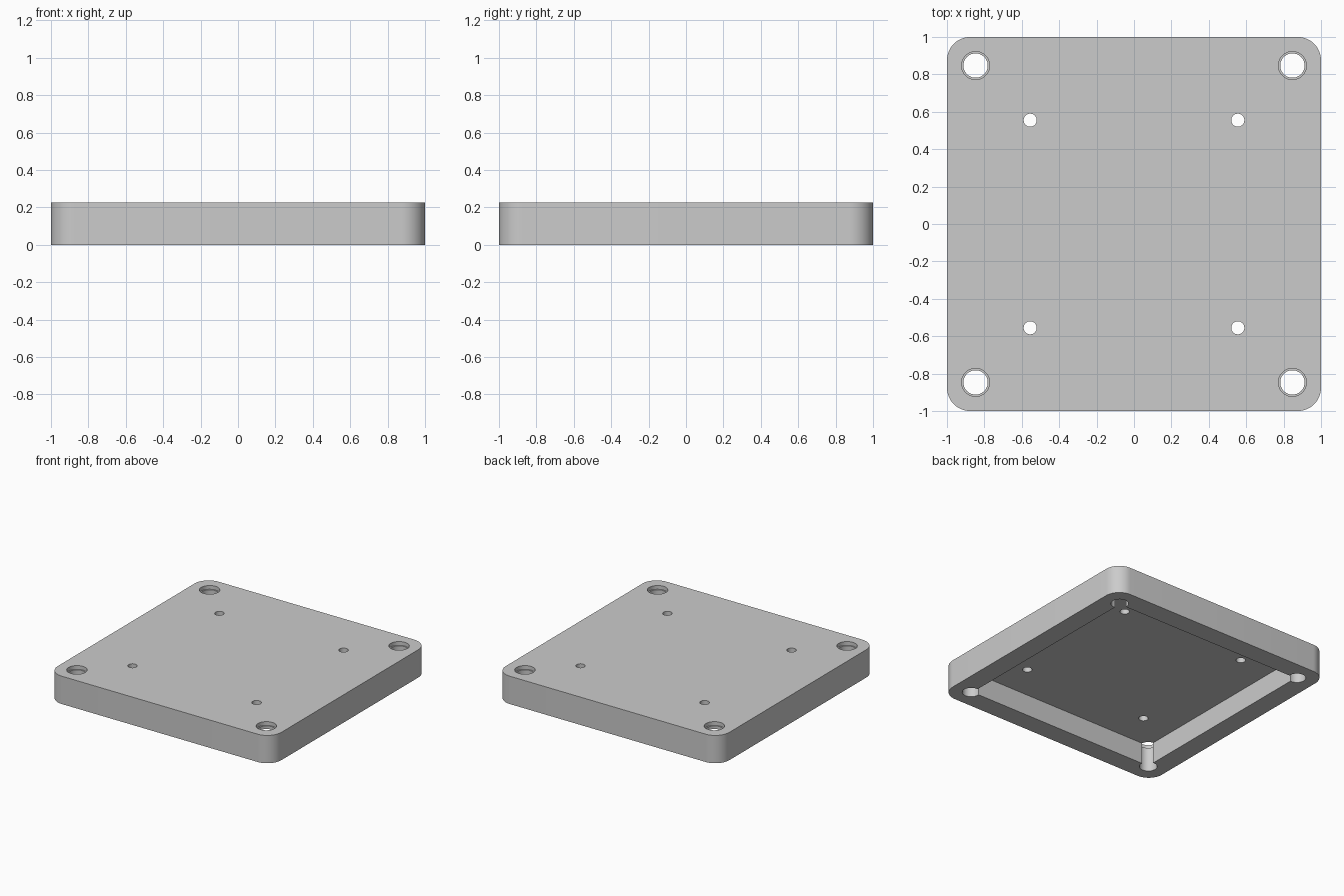
import bpy, bmesh
from math import sin, cos, pi

cube = bpy.data.objects.get("Cube")
if cube:
    bpy.data.objects.remove(cube, do_unlink=True)

HEIGHT = 0.225
CEILING = 0.17      # top of the underside pocket
POCKET = 0.84       # half width of the pocket
CORNER = 0.847      # corner hole position
INNER = 0.555       # small hole position

grey = bpy.data.materials.new("light grey")
grey.use_nodes = True
grey.diffuse_color = (0.6, 0.6, 0.6, 1)
grey.node_tree.nodes["Principled BSDF"].inputs["Base Color"].default_value = (0.6, 0.6, 0.6, 1)


def prism(name, outline, z0, z1):
    """Extrude a closed outline between two heights."""
    bm = bmesh.new()
    base = bm.faces.new([bm.verts.new((x, y, z0)) for x, y in outline])
    top = bmesh.ops.extrude_face_region(bm, geom=[base])["geom"]
    bmesh.ops.translate(bm, vec=(0, 0, z1 - z0),
                        verts=[v for v in top if isinstance(v, bmesh.types.BMVert)])
    bmesh.ops.recalc_face_normals(bm, faces=bm.faces)
    mesh = bpy.data.meshes.new(name)
    bm.to_mesh(mesh)
    bm.free()
    mesh.materials.append(grey)
    obj = bpy.data.objects.new(name, mesh)
    bpy.context.collection.objects.link(obj)
    return obj


def rounded_square(half, radius, steps=12):
    points = []
    for q, (sx, sy) in enumerate([(1, 1), (-1, 1), (-1, -1), (1, -1)]):
        for i in range(steps + 1):
            a = (q + i / steps) * pi / 2
            points.append((sx * (half - radius) + radius * cos(a),
                           sy * (half - radius) + radius * sin(a)))
    return points


def circle(x, y, r, sides=48):
    return [(x + r * cos(2 * pi * i / sides), y + r * sin(2 * pi * i / sides))
            for i in range(sides)]


def cut(target, cutter):
    cutter.hide_render = True
    mod = target.modifiers.new("cut", 'BOOLEAN')
    mod.operation = 'DIFFERENCE'
    mod.solver = 'EXACT'
    mod.object = cutter
    bpy.ops.object.modifier_apply(modifier=mod.name)
    bpy.data.objects.remove(cutter, do_unlink=True)


# Rounded plate
plate = prism("base_plate", rounded_square(1, 0.125), 0, HEIGHT)
bpy.context.view_layer.objects.active = plate
plate.select_set(True)

# Square pocket in the underside
p = POCKET
cut(plate, prism("pocket_cutter", [(-p, -p), (p, -p), (p, p), (-p, p)], -0.1, CEILING))

# Counterbored corner holes and small inner holes
for sx in (-1, 1):
    for sy in (-1, 1):
        x, y = sx * CORNER, sy * CORNER
        cut(plate, prism("corner_hole_cutter", circle(x, y, 0.065), -0.1, 0.4))
        cut(plate, prism("counterbore_cutter", circle(x, y, 0.075), HEIGHT - 0.03, 0.4))
        cut(plate, prism("small_hole_cutter",
                         circle(sx * INNER, sy * INNER, 0.035, 32), -0.1, 0.4))

bpy.ops.object.shade_smooth_by_angle(angle=pi / 6)
